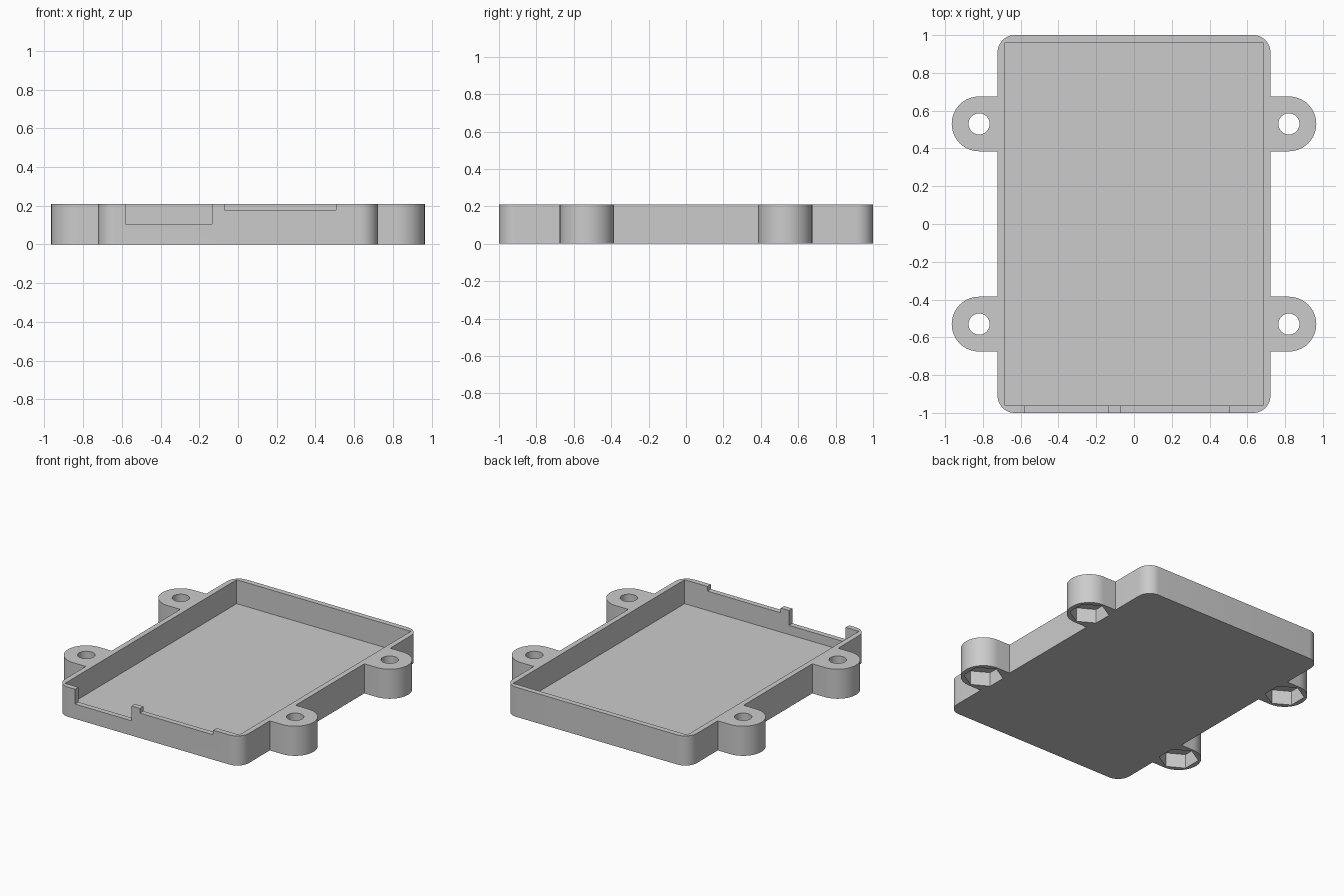
import bpy
import bmesh
from math import cos, sin, radians

cube = bpy.data.objects.get("Cube")
if cube:
    bpy.data.objects.remove(cube, do_unlink=True)

HEIGHT, FLOOR = 0.21, 0.04
HALF_X, HALF_Y = 0.722, 1.0
INNER_X, INNER_Y = 0.684, 0.962
CORNER = 0.09
LUG_X, LUG_Y, LUG_R = 0.82, 0.53, 0.145

grey = bpy.data.materials.new("grey_plastic")
grey.use_nodes = True
grey.diffuse_color = (0.6, 0.6, 0.6, 1)
grey.node_tree.nodes["Principled BSDF"].inputs["Base Color"].default_value = grey.diffuse_color


def arc(cx, cy, r, start, end, steps):
    angles = [radians(start + (end - start) * i / steps) for i in range(steps + 1)]
    return [(cx + r * cos(a), cy + r * sin(a)) for a in angles]


def prism(name, outline, z0, z1):
    """Extrude a closed outline between two heights."""
    bm = bmesh.new()
    base = bm.faces.new([bm.verts.new((x, y, z0)) for x, y in outline])
    top = bmesh.ops.extrude_face_region(bm, geom=[base])["geom"]
    verts = [v for v in top if isinstance(v, bmesh.types.BMVert)]
    bmesh.ops.translate(bm, verts=verts, vec=(0, 0, z1 - z0))
    bmesh.ops.recalc_face_normals(bm, faces=bm.faces)
    mesh = bpy.data.meshes.new(name)
    bm.to_mesh(mesh)
    bm.free()
    mesh.materials.append(grey)
    obj = bpy.data.objects.new(name, mesh)
    bpy.context.collection.objects.link(obj)
    return obj


def rectangle(x0, x1, y0, y1):
    return [(x0, y0), (x1, y0), (x1, y1), (x0, y1)]


# Tray outline: one quarter with its screw lug and rounded corner, mirrored twice
quarter = [(HALF_X, LUG_Y - LUG_R)]
quarter += arc(LUG_X, LUG_Y, LUG_R, -90, 90, 32)
quarter += [(HALF_X, LUG_Y + LUG_R)]
quarter += arc(HALF_X - CORNER, HALF_Y - CORNER, CORNER, 0, 90, 12)
half = quarter + [(-x, y) for x, y in reversed(quarter)]
tray = prism("tray", half + [(x, -y) for x, y in reversed(half)], 0, HEIGHT)

# Cavity and the two openings in the front wall
cutters = [
    prism("cavity", rectangle(-INNER_X, INNER_X, -INNER_Y, INNER_Y), FLOOR, 0.4),
    prism("deep_notch", rectangle(-0.58, -0.135, -1.1, -0.9), 0.105, 0.4),
    prism("shallow_notch", rectangle(-0.07, 0.505, -1.1, -0.9), 0.177, 0.4),
]

# Screw holes with hexagonal nut pockets underneath
for sx in (-1, 1):
    for sy in (-1, 1):
        x, y = sx * LUG_X, sy * LUG_Y
        cutters.append(prism("screw_hole", arc(x, y, 0.056, 0, 360, 32)[:-1], -0.1, 0.4))
        cutters.append(prism("nut_pocket", arc(x, y, 0.128, 90, 450, 6)[:-1], -0.1, 0.1))

bpy.context.view_layer.objects.active = tray
tray.select_set(True)
for cutter in cutters:
    cutter.hide_render = True
    mod = tray.modifiers.new(cutter.name, "BOOLEAN")
    mod.operation = "DIFFERENCE"
    mod.solver = "EXACT"
    mod.object = cutter
    bpy.ops.object.modifier_apply(modifier=mod.name)
    bpy.data.objects.remove(cutter, do_unlink=True)

bpy.ops.object.shade_smooth_by_angle(angle=radians(30))
